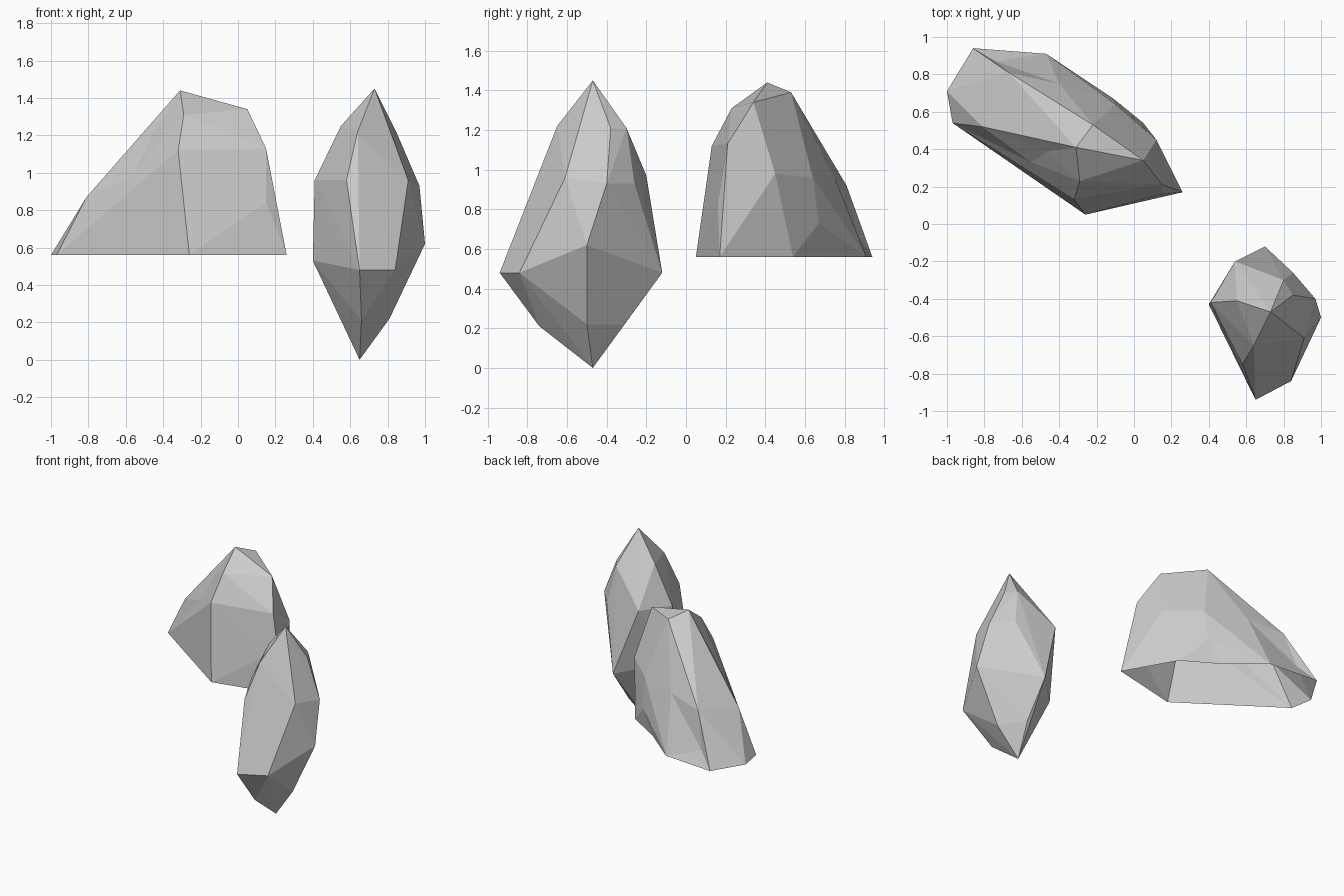
import bpy
import bmesh
from mathutils import Vector

if "Cube" in bpy.data.objects:
    bpy.data.objects.remove(bpy.data.objects["Cube"], do_unlink=True)


def make_material(name, colour):
    material = bpy.data.materials.new(name)
    material.use_nodes = True
    material.diffuse_color = colour
    material.node_tree.nodes["Principled BSDF"].inputs["Base Color"].default_value = colour
    return material


stone_grey = make_material("stone grey", (0.6, 0.6, 0.6, 1.0))


def faceted_rock(name, corners, hollows=(), bulge=1.15, open_below=None):
    """Wrap corners in a hull, then press the hollow corners back in."""
    everything = [Vector(p) for p in list(corners) + list(hollows)]
    centre = sum(everything, Vector()) / len(everything)
    bm = bmesh.new()
    for p in corners:
        bm.verts.new(p)
    pressed = []
    for p in hollows:
        target = Vector(p)
        pressed.append((bm.verts.new(centre + (target - centre) * bulge), target))
    result = bmesh.ops.convex_hull(bm, input=list(bm.verts))
    for vert, target in pressed:
        vert.co = target
    loose = [v for v in bm.verts if not v.link_faces]
    print(name, "unused corners:", [tuple(round(c, 2) for c in v.co) for v in loose])
    bmesh.ops.delete(bm, geom=loose, context="VERTS")
    bmesh.ops.recalc_face_normals(bm, faces=list(bm.faces))
    # Remove the flat underside of a hollow shell
    if open_below is not None:
        under = [f for f in bm.faces if all(v.co.z < open_below for v in f.verts)]
        bmesh.ops.delete(bm, geom=under, context="FACES")
    mesh = bpy.data.meshes.new(name)
    bm.to_mesh(mesh)
    bm.free()
    mesh.materials.append(stone_grey)
    rock = bpy.data.objects.new(name, mesh)
    bpy.context.collection.objects.link(rock)
    return rock


# Broad boulder: open, level base and a sloping crest
ground = 0.56
base_outline = [(0.26, 0.17), (-0.26, 0.05), (-0.97, 0.54), (-1.0, 0.71),
                (-0.86, 0.94), (-0.47, 0.91), (0.05, 0.54)]
boulder_corners = [(x, y, ground) for x, y in base_outline] + [
    (-0.32, 0.13, 1.12), (-0.29, 0.23, 1.31), (-0.31, 0.41, 1.44),
    (0.05, 0.34, 1.34), (0.15, 0.21, 1.13), (0.12, 0.45, 0.98),
    (-0.22, 0.53, 1.39), (-0.1, 0.64, 0.96), (-0.32, 0.79, 0.72),
    (-0.11, 0.67, 0.73), (-0.67, 0.81, 0.92), (-0.81, 0.52, 0.87)]
boulder_hollows = [
    (0.15, 0.16, 0.84), (-0.64, 0.37, ground), (-0.2, 0.69, ground),
    (-0.46, 0.39, 1.2), (-0.4, 0.75, 0.96), (-0.74, 0.87, 0.66),
    (-0.55, 0.33, 1.0)]
faceted_rock("broad_boulder", boulder_corners, boulder_hollows, open_below=ground + 0.01)

# Upright shard: pointed at both ends
shard_corners = [
    (0.65, -0.47, 0), (0.73, -0.47, 1.45),
    (0.65, -0.94, 0.48), (0.84, -0.84, 0.48), (1.0, -0.5, 0.62),
    (0.7, -0.12, 0.48), (0.4, -0.43, 0.53),
    (0.66, -0.74, 0.21), (0.81, -0.5, 0.22), (0.7, -0.31, 0.22),
    (0.58, -0.75, 0.96), (0.91, -0.61, 0.96), (0.97, -0.4, 0.93),
    (0.85, -0.26, 0.93), (0.54, -0.2, 0.97), (0.41, -0.42, 0.96),
    (0.64, -0.65, 1.22), (0.85, -0.38, 1.21), (0.8, -0.3, 1.21),
    (0.55, -0.41, 1.25)]
faceted_rock("upright_shard", shard_corners)
